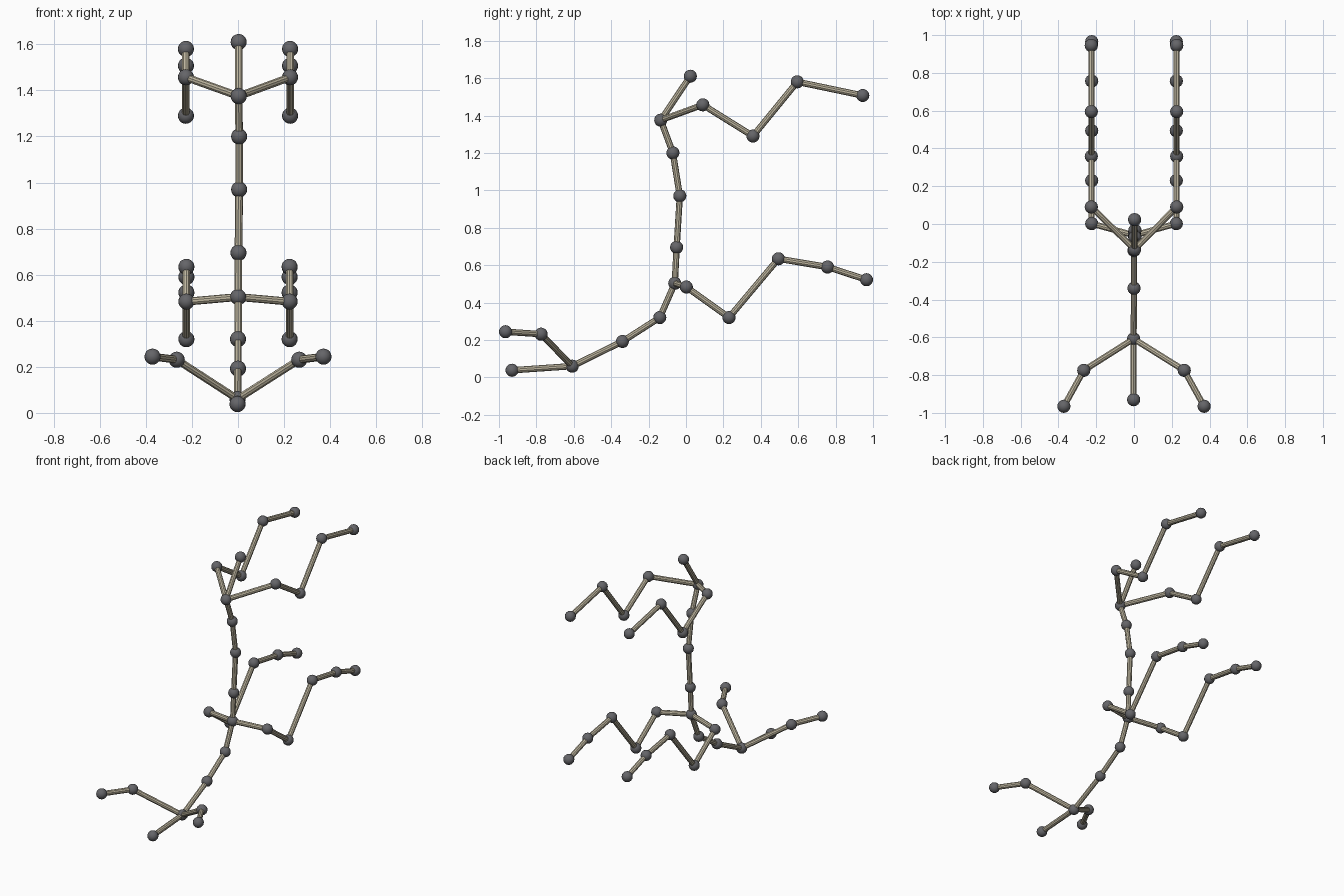
import bpy
from mathutils import Vector

if "Cube" in bpy.data.objects:
    bpy.data.objects.remove(bpy.data.objects["Cube"])

BALL_R, BONE_R = 0.035, 0.017


def material(name, color):
    m = bpy.data.materials.new(name)
    m.diffuse_color = color
    m.use_nodes = True
    m.node_tree.nodes["Principled BSDF"].inputs["Base Color"].default_value = m.diffuse_color
    return m


ball_mat = material("dark_grey", (0.13, 0.13, 0.14, 1))
bone_mat = material("beige", (0.52, 0.47, 0.35, 1))


def joint(name, p):
    bpy.ops.mesh.primitive_uv_sphere_add(segments=16, ring_count=10, radius=BALL_R, location=p)
    o = bpy.context.object
    o.name = name
    o.data.materials.append(ball_mat)
    bpy.ops.object.shade_smooth_by_angle()


def bone(name, a, b):
    a, b = Vector(a), Vector(b)
    d = b - a
    bpy.ops.mesh.primitive_cylinder_add(vertices=10, radius=BONE_R, depth=d.length,
                                        location=(a + b) / 2)
    o = bpy.context.object
    o.name = name
    o.rotation_euler = d.to_track_quat('Z', 'Y').to_euler()
    o.data.materials.append(bone_mat)
    bpy.ops.object.shade_smooth_by_angle()


def chain(name, pts, first_joint=True):
    for i, p in enumerate(pts):
        if i or first_joint:
            joint(f"{name}_joint_{i}", p)
        if i:
            bone(f"{name}_bone_{i}", pts[i - 1], p)


# Spine from head down to the tail tip
spine = [(0.003, 0.023, 1.61), (0.003, -0.135, 1.375), (0.005, -0.07, 1.20),
         (0.005, -0.033, 0.97), (0.002, -0.05, 0.695), (0.001, -0.06, 0.503),
         (0, -0.14, 0.32), (0, -0.34, 0.192), (-0.002, -0.608, 0.06),
         (-0.002, -0.93, 0.038)]
chain("spine", spine)

# Mirrored limbs, each starting from a spine joint
limbs = {
    "foreleg": (1, [(0.226, 0.09, 1.457), (0.226, 0.358, 1.29),
                    (0.226, 0.595, 1.58), (0.226, 0.945, 1.507)]),
    "hind_leg": (5, [(0.224, 0.002, 0.483), (0.224, 0.23, 0.32), (0.224, 0.494, 0.634),
                     (0.224, 0.757, 0.59), (0.224, 0.965, 0.522)]),
    "tail_branch": (8, [(0.266, -0.775, 0.231), (0.371, -0.965, 0.244)]),
}
for name, (root, pts) in limbs.items():
    for side, s in (("right", 1), ("left", -1)):
        chain(f"{side}_{name}", [spine[root]] + [(s * x, y, z) for x, y, z in pts], False)
